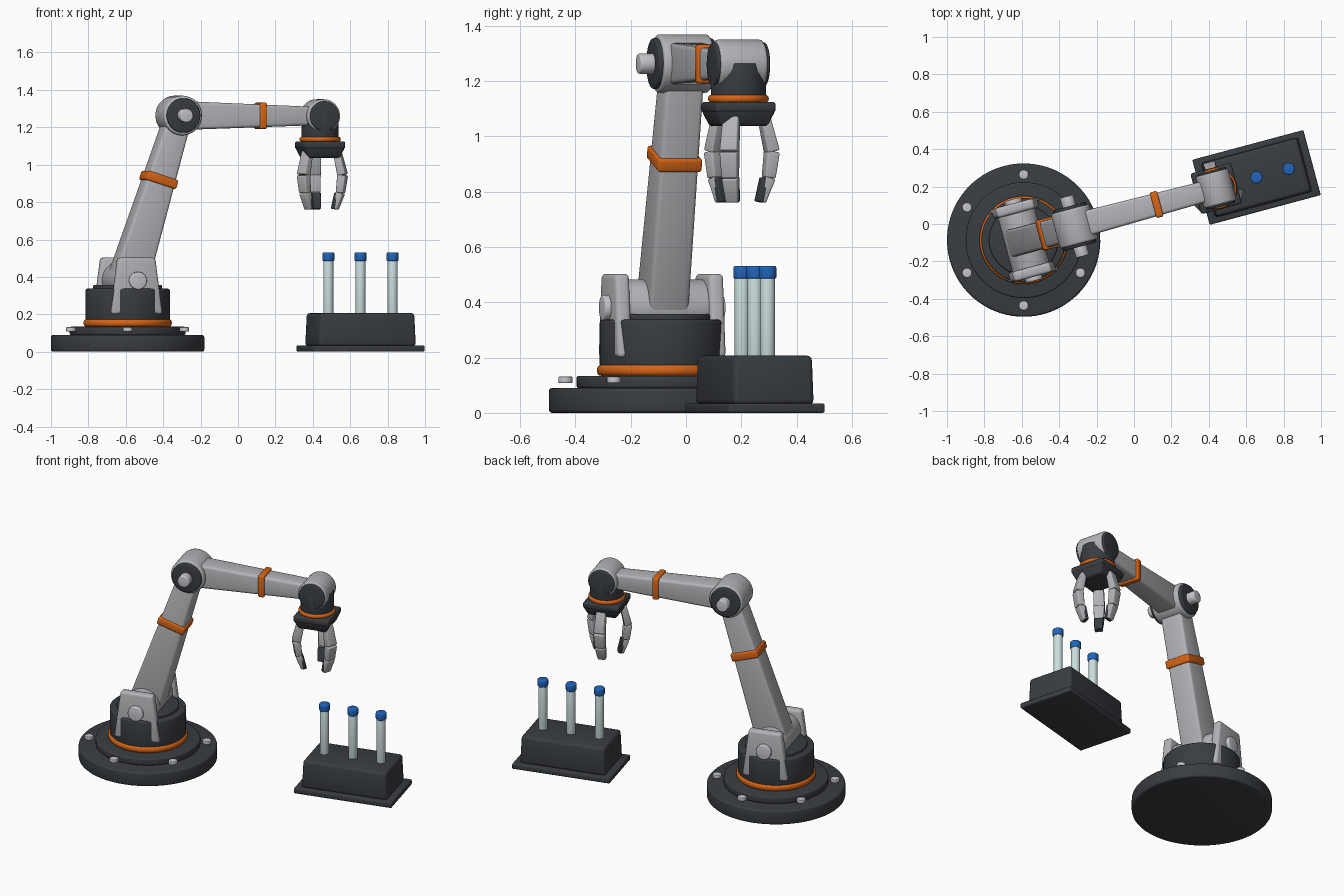
import bpy, bmesh, math
from mathutils import Matrix, Vector

if "Cube" in bpy.data.objects:
    bpy.data.objects.remove(bpy.data.objects["Cube"])


def material(name, rgb):
    m = bpy.data.materials.new(name)
    m.use_nodes = True
    colour = (*rgb, 1)
    m.diffuse_color = colour
    m.node_tree.nodes["Principled BSDF"].inputs["Base Color"].default_value = colour
    return m


DARK = material("charcoal", (0.04, 0.047, 0.053))
GREY = material("light_grey", (0.45, 0.455, 0.475))
METAL = material("bright_metal", (0.55, 0.57, 0.6))
ORANGE = material("orange", (0.68, 0.13, 0.008))
BLUE = material("cap_blue", (0.015, 0.13, 0.5))
GLASS = material("pale_glass", (0.6, 0.73, 0.73))

# Frames: the arm and the rack are both turned on the floor
TURN = Matrix.Rotation(math.radians(15), 4, "Z")
ARM = Matrix.Translation((-0.59, -0.086, 0)) @ TURN
RACK = Matrix.Translation((0.655, 0.249, 0)) @ TURN


def finish(name, bm, mat, frame, bevel, segments=3):
    bmesh.ops.recalc_face_normals(bm, faces=bm.faces)
    if bevel:
        sharp = [e for e in bm.edges if e.calc_face_angle(0) > 0.6]
        bmesh.ops.bevel(bm, geom=sharp, offset=bevel, segments=segments,
                        profile=0.5, affect="EDGES", clamp_overlap=True)
    mesh = bpy.data.meshes.new(name)
    bm.to_mesh(mesh)
    bm.free()
    mesh.materials.append(mat)
    ob = bpy.data.objects.new(name, mesh)
    bpy.context.collection.objects.link(ob)
    ob.matrix_world = frame
    bpy.ops.object.select_all(action="DESELECT")
    ob.select_set(True)
    bpy.context.view_layer.objects.active = ob
    bpy.ops.object.shade_smooth_by_angle(angle=math.radians(35))
    return ob


def along(p, q, side):
    """Matrix at the middle of p-q: z runs from p to q, y follows side."""
    p, q = Vector(p), Vector(q)
    z = (q - p).normalized()
    x = Vector(side).cross(z).normalized()
    y = z.cross(x)
    m = Matrix((x, y, z)).transposed().to_4x4()
    m.translation = (p + q) / 2
    return m


def cylinder(name, mat, p, q, r, bevel=0.006, frame=ARM, sides=48):
    bm = bmesh.new()
    side = (1, 0, 0) if abs(Vector(q).z - Vector(p).z) > 0.001 else (0, 0, 1)
    bmesh.ops.create_cone(bm, cap_ends=True, segments=sides, radius1=r, radius2=r,
                          depth=(Vector(q) - Vector(p)).length, matrix=along(p, q, side))
    return finish(name, bm, mat, frame, bevel)


def beam(name, mat, p, q, start, end, bevel=0.01, frame=ARM, side=(0, 1, 0)):
    """Tapered box from p to q; start and end are (depth, width)."""
    bm = bmesh.new()
    bmesh.ops.create_cube(bm, size=1)
    length = (Vector(q) - Vector(p)).length
    for v in bm.verts:
        size = end if v.co.z > 0 else start
        v.co = (v.co.x * size[0], v.co.y * size[1], v.co.z * length)
    bm.transform(along(p, q, side))
    return finish(name, bm, mat, frame, bevel)


def stack(name, mat, z0, z1, r, x=0, bevel=0.008):
    return cylinder(name, mat, (x, 0, z0), (x, 0, z1), r, bevel, sides=64)


def joint(name, centre, radius, half, disc, disc_half):
    """Drum across the arm with a dark disc on both ends."""
    c, y = Vector(centre), Vector((0, 1, 0))
    cylinder(name + "_drum", GREY, c - y * half, c + y * half, radius, 0.012)
    cylinder(name + "_end_discs", DARK, c - y * disc_half, c + y * disc_half, disc, 0.006)


# Turntable base
stack("base_plate", DARK, 0, 0.09, 0.41, bevel=0.012)
stack("base_step", DARK, 0.09, 0.134, 0.31)
stack("base_ring", ORANGE, 0.134, 0.174, 0.236, bevel=0.016)
stack("turret", DARK, 0.165, 0.337, 0.226, bevel=0.01)
stack("turret_cap", DARK, 0.33, 0.357, 0.185)
for i in range(6):
    a = math.radians(15 + 60 * i)
    x, y = 0.35 * math.cos(a), 0.35 * math.sin(a)
    cylinder("base_bolt", METAL, (x, y, 0.108), (x, y, 0.131), 0.026, 0.004, sides=16)

# Shoulder, with a bracket and a pin on each side
shoulder, elbow, wrist = Vector((0, 0, 0.38)), Vector((0.282, 0, 1.263)), Vector((1.065, 0, 1.26))
cylinder("shoulder_drum", GREY, (0, -0.155, 0.38), (0, 0.155, 0.38), 0.102)
for s in (-1, 1):
    beam("shoulder_bracket", GREY, (0, s * 0.176, 0.2), (0, s * 0.176, 0.503),
         (0.285, 0.055), (0.205, 0.055), 0.016)
    cylinder("shoulder_pin", METAL, (0, s * 0.19, 0.38), (0, s * 0.226, 0.38), 0.047)
    cylinder("elbow_pin", METAL, elbow + Vector((0, s * 0.1, 0)),
             elbow + Vector((0, s * 0.166, 0)), 0.037)


# Arm sections, each with an orange band
def arm_section(name, p, q, start, end, place, band):
    beam(name, GREY, p, q, start, end, 0.016)
    mid = p.lerp(q, place)
    half = (q - p).normalized() * band / 2
    size = [a + (b - a) * place + 0.02 for a, b in zip(start, end)]
    beam(name + "_band", ORANGE, mid - half, mid + half, size, size, 0.01)


arm_section("upper_arm", shoulder, elbow, (0.2, 0.15), (0.125, 0.142), 0.61, 0.05)
arm_section("forearm", elbow, wrist, (0.155, 0.138), (0.095, 0.11), 0.58, 0.04)
joint("elbow", elbow, 0.106, 0.096, 0.092, 0.112)
joint("wrist", wrist, 0.09, 0.088, 0.08, 0.099)

# Tool flange and palm
wx = wrist.x
stack("tool_flange", DARK, 1.14, 1.263, 0.1, wx, 0.004)
stack("tool_ring", ORANGE, 1.122, 1.15, 0.11, wx, 0.012)
beam("palm_top", DARK, (wx, 0, 1.085), (wx, 0, 1.125), (0.225, 0.225), (0.225, 0.225), 0.012)
beam("palm_bottom", DARK, (wx, 0, 1.037), (wx, 0, 1.092), (0.175, 0.175), (0.222, 0.222), 0.01)

# Three jointed fingers with dark inner grip pads
PATH = [(0.095, 1.07), (0.125, 0.945), (0.113, 0.85), (0.086, 0.763)]
SIZES = [(0.036, 0.058), (0.046, 0.066), (0.04, 0.058), (0.026, 0.046)]
for angle in (90, 210, 330):
    place = ARM @ Matrix.Translation((wx, 0, 0)) @ Matrix.Rotation(math.radians(angle), 4, "Z")
    points = [Vector((r, 0, z)) for r, z in PATH]
    for i, part in enumerate(("finger_upper", "finger_middle", "finger_tip")):
        beam(part, GREY, points[i], points[i + 1], SIZES[i], SIZES[i + 1], 0.006, place)
    inward = Vector((-0.016, 0, 0))
    beam("finger_pad", DARK, points[2] + inward, points[3] + inward * 0.6,
         (0.024, 0.056), (0.024, 0.048), 0.004, place)

# Tube rack
beam("rack_plate", DARK, (0, 0, 0), (0, 0, 0.034), (0.615, 0.36), (0.615, 0.36), 0.007, RACK)
beam("rack_block", DARK, (0, 0, 0.03), (0, 0, 0.207), (0.54, 0.305), (0.525, 0.295), 0.018, RACK)
for x in (-0.178, 0, 0.178):
    cylinder("sample_tube", GLASS, (x, 0, 0.19), (x, 0, 0.49), 0.027, 0.003, RACK, 32)
    cylinder("tube_cap", BLUE, (x, 0, 0.485), (x, 0, 0.531), 0.032, 0.007, RACK, 32)
